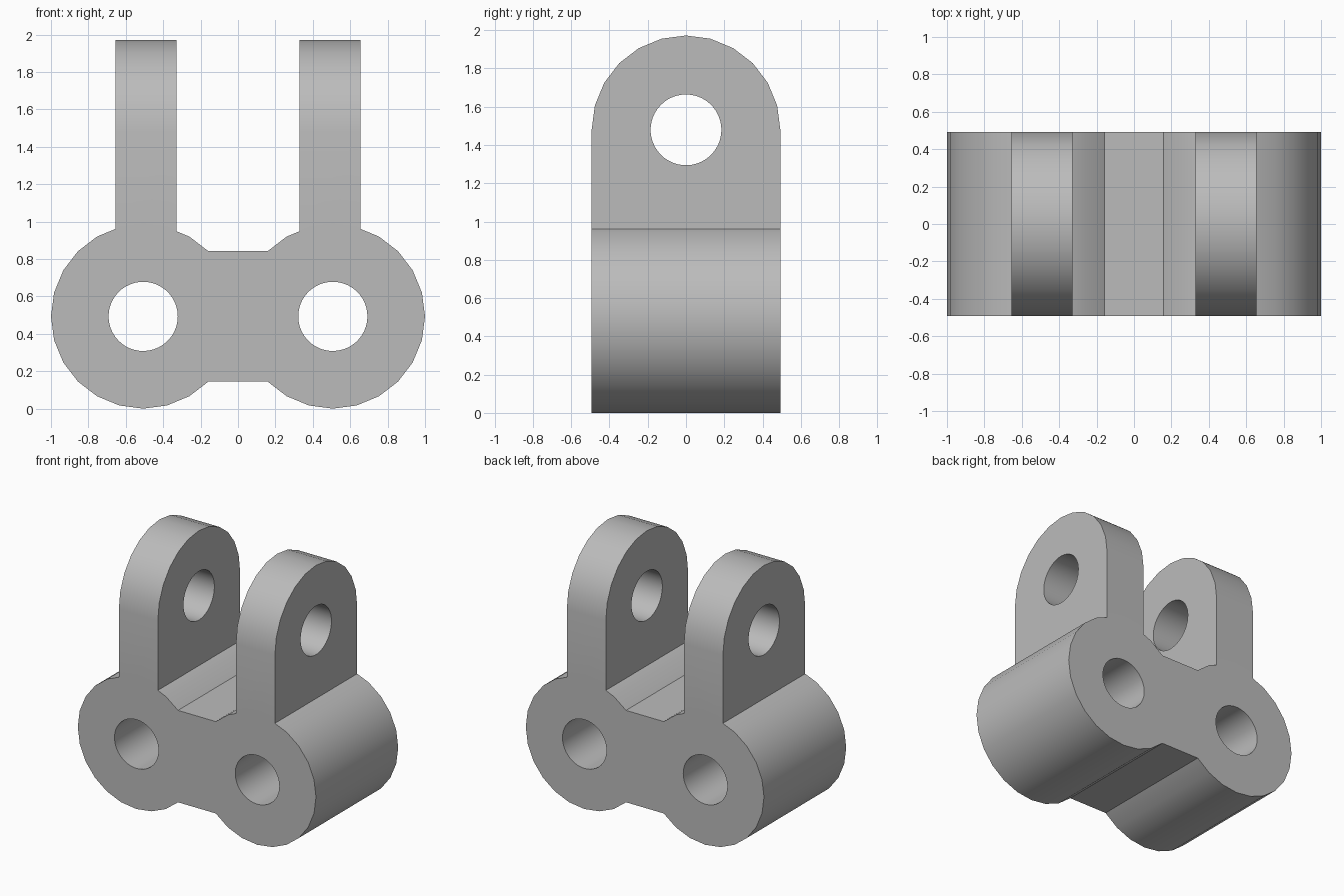
import bpy, bmesh
from math import sin, cos, radians
from mathutils import Vector

cube = bpy.data.objects.get("Cube")
if cube:
    bpy.data.objects.remove(cube, do_unlink=True)

R = 0.493          # outer radius of barrels and lug tops, also half depth
HOLE = 0.185       # bore radius
BARREL_X = 0.507   # barrel centres
LUG_Z = 3 * R      # centre of the lug arches
STEP = 15          # degrees per facet of the outer curves

grey = bpy.data.materials.new("plain_grey")
grey.use_nodes = True
grey.diffuse_color = (0.5, 0.5, 0.5, 1)
grey.node_tree.nodes["Principled BSDF"].inputs["Base Color"].default_value = (0.5, 0.5, 0.5, 1)


def arc(cx, cz, r, start, end, step):
    return [(cx + r * cos(radians(a)), cz + r * sin(radians(a)))
            for a in range(start, end + 1, step)]


def prism(name, outline, axis, low, high):
    """Extrude an outline (horizontal, z) along the x or y axis."""
    bm = bmesh.new()
    if axis == "y":
        verts = [bm.verts.new((u, low, z)) for u, z in outline]
        move = Vector((0, high - low, 0))
    else:
        verts = [bm.verts.new((low, u, z)) for u, z in outline]
        move = Vector((high - low, 0, 0))
    face = bm.faces.new(verts)
    result = bmesh.ops.extrude_face_region(bm, geom=[face], use_keep_orig=True)
    bmesh.ops.translate(bm, vec=move, verts=[v for v in result["geom"]
                                             if isinstance(v, bmesh.types.BMVert)])
    bmesh.ops.recalc_face_normals(bm, faces=bm.faces)
    mesh = bpy.data.meshes.new(name)
    bm.to_mesh(mesh)
    bm.free()
    mesh.materials.append(grey)
    obj = bpy.data.objects.new(name, mesh)
    bpy.context.collection.objects.link(obj)
    return obj


def combine(target, other, operation):
    mod = target.modifiers.new(operation.lower(), "BOOLEAN")
    mod.operation = operation
    mod.solver = "EXACT"
    mod.object = other
    bpy.context.view_layer.objects.active = target
    bpy.ops.object.modifier_apply(modifier=mod.name)
    bpy.data.objects.remove(other, do_unlink=True)


# Twin barrels joined by a flat web
outline = arc(-BARREL_X, R, R, 45, 315, STEP) + arc(BARREL_X, R, R, -135, 135, STEP)
bracket = prism("hinge_bracket", outline, "y", -R, R)

# Upright lugs with rounded tops
lug_outline = [(-R, 0.8), (R, 0.8)] + arc(0, LUG_Z, R, 0, 180, STEP)
for side in (-1, 1):
    low, high = sorted((side * 0.328, side * 0.655))
    combine(bracket, prism("lug", lug_outline, "x", low, high), "UNION")

# Bores through both barrels and across both lugs
for x in (-BARREL_X, BARREL_X):
    combine(bracket, prism("barrel_bore", arc(x, R, HOLE, 0, 352, 8), "y", -1, 1), "DIFFERENCE")
combine(bracket, prism("lug_bore", arc(0, LUG_Z, HOLE, 0, 352, 8), "x", -1, 1), "DIFFERENCE")

# Smooth curved faces, crisp edges
bpy.ops.object.select_all(action="DESELECT")
bracket.select_set(True)
bpy.context.view_layer.objects.active = bracket
bpy.ops.object.shade_smooth_by_angle(angle=radians(30))
